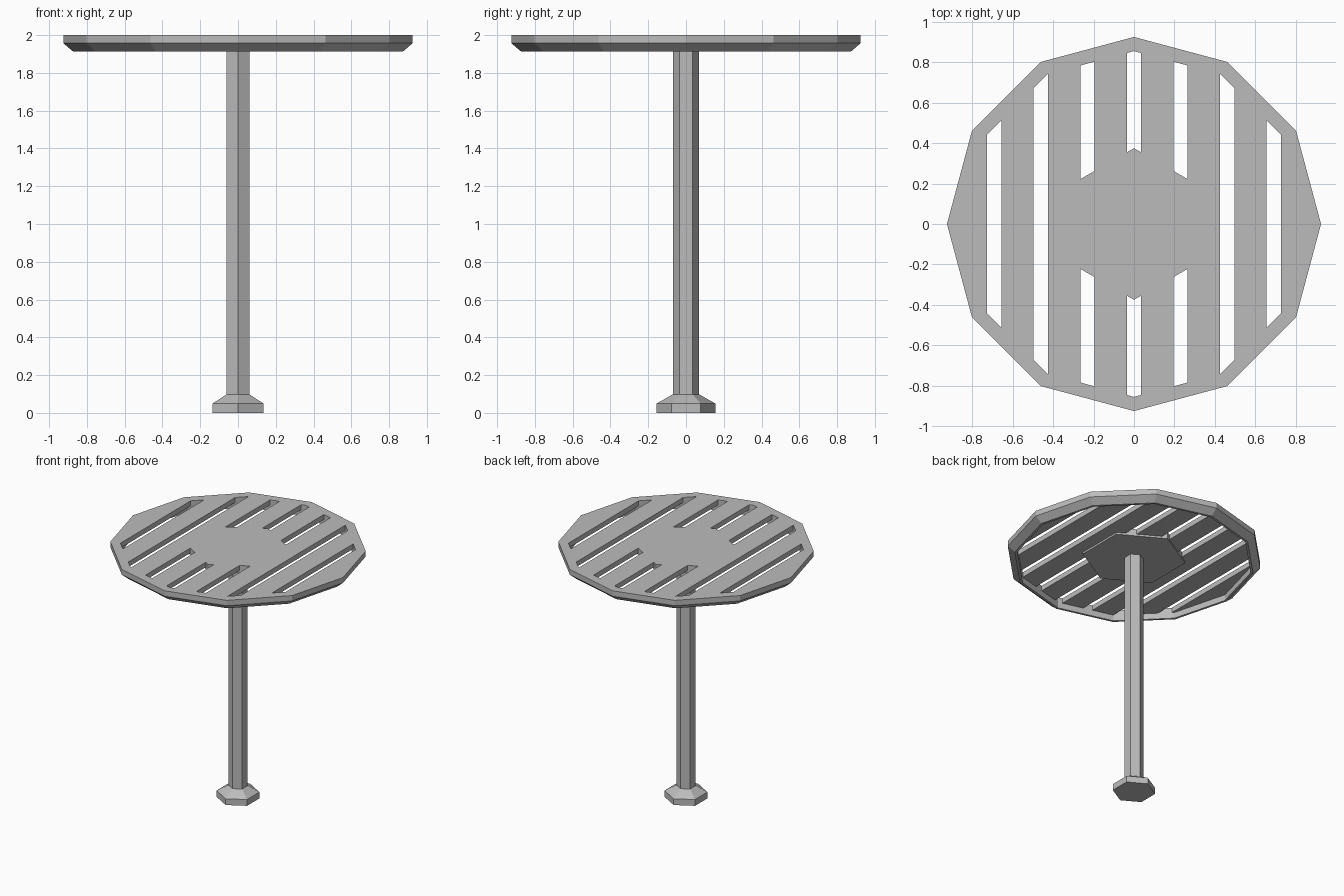
import bpy, bmesh, math
from mathutils import Vector

cube = bpy.data.objects.get("Cube")
if cube:
    bpy.data.objects.remove(cube, do_unlink=True)

TOP = 2.0
RIM_INNER = 0.855
SLOT_WIDTH, SLOT_PITCH = 0.07, 0.2305

grey = bpy.data.materials.new("grey metal")
grey.use_nodes = True
grey.diffuse_color = (0.5, 0.5, 0.5, 1)
grey.node_tree.nodes["Principled BSDF"].inputs["Base Color"].default_value = (0.5, 0.5, 0.5, 1)


def ring(bm, radius, z, sides):
    """A polygon ring with a corner on the y axis."""
    steps = [2 * math.pi * i / sides for i in range(sides)]
    return [bm.verts.new((-radius * math.sin(a), radius * math.cos(a), z)) for a in steps]


def finish(name, bm):
    bmesh.ops.recalc_face_normals(bm, faces=bm.faces)
    mesh = bpy.data.meshes.new(name)
    bm.to_mesh(mesh)
    bm.free()
    mesh.materials.append(grey)
    obj = bpy.data.objects.new(name, mesh)
    bpy.context.collection.objects.link(obj)
    return obj


def lathe(name, profile, sides):
    """Closed faceted solid from (radius, height) pairs, capped at both ends."""
    bm = bmesh.new()
    rings = [ring(bm, r, z, sides) for r, z in profile]
    for low, high in zip(rings, rings[1:]):
        for i in range(sides):
            j = (i + 1) % sides
            bm.faces.new((low[i], low[j], high[j], high[i]))
    bm.faces.new(rings[0])
    bm.faces.new(rings[-1])
    return finish(name, bm)


def boolean(obj, other, operation):
    mod = obj.modifiers.new(operation.lower(), 'BOOLEAN')
    mod.operation = operation
    mod.solver = 'EXACT'
    mod.object = other
    other.hide_render = True
    other.hide_set(True)


# Table top: flat above, recessed below inside a chamfered rim
table_top = lathe("table_top", [(RIM_INNER, 1.96), (RIM_INNER, 1.913), (0.873, 1.913),
                                (0.925, 1.957), (0.925, TOP)], 12)

# Slot cutter: parallel strips of the area inside the rim
bm = bmesh.new()
for k in range(-3, 4):
    strip = bmesh.new()
    strip.faces.new(ring(strip, RIM_INNER, 1.94, 12))
    for side in (-1, 1):
        edge = Vector((k * SLOT_PITCH + side * SLOT_WIDTH / 2, 0, 0))
        bmesh.ops.bisect_plane(strip, geom=strip.verts[:] + strip.edges[:] + strip.faces[:],
                               plane_co=edge, plane_no=(side, 0, 0), clear_outer=True)
    grown = bmesh.ops.extrude_face_region(strip, geom=strip.faces[:], use_keep_orig=True)
    moved = [v for v in grown["geom"] if isinstance(v, bmesh.types.BMVert)]
    bmesh.ops.translate(strip, verts=moved, vec=(0, 0, 0.1))
    part = bpy.data.meshes.new("strip")
    strip.to_mesh(part)
    strip.free()
    bm.from_mesh(part)
    bpy.data.meshes.remove(part)
slot_cutter = finish("slot_cutter", bm)

# Hexagonal plate that fills the middle of the slots
hub_plate = lathe("hub_plate", [(0.375, 1.945), (0.375, TOP)], 6)

boolean(table_top, slot_cutter, 'DIFFERENCE')
boolean(table_top, hub_plate, 'UNION')

# Bake the booleans and drop the helpers
bpy.context.view_layer.update()
graph = bpy.context.evaluated_depsgraph_get()
baked = bpy.data.meshes.new_from_object(table_top.evaluated_get(graph))
table_top.modifiers.clear()
table_top.data = baked
for helper in (slot_cutter, hub_plate):
    bpy.data.objects.remove(helper, do_unlink=True)

# Hexagonal post with a flared foot
lathe("post_and_foot", [(0.155, 0), (0.155, 0.05), (0.07, 0.098), (0.07, 1.95)], 6)
